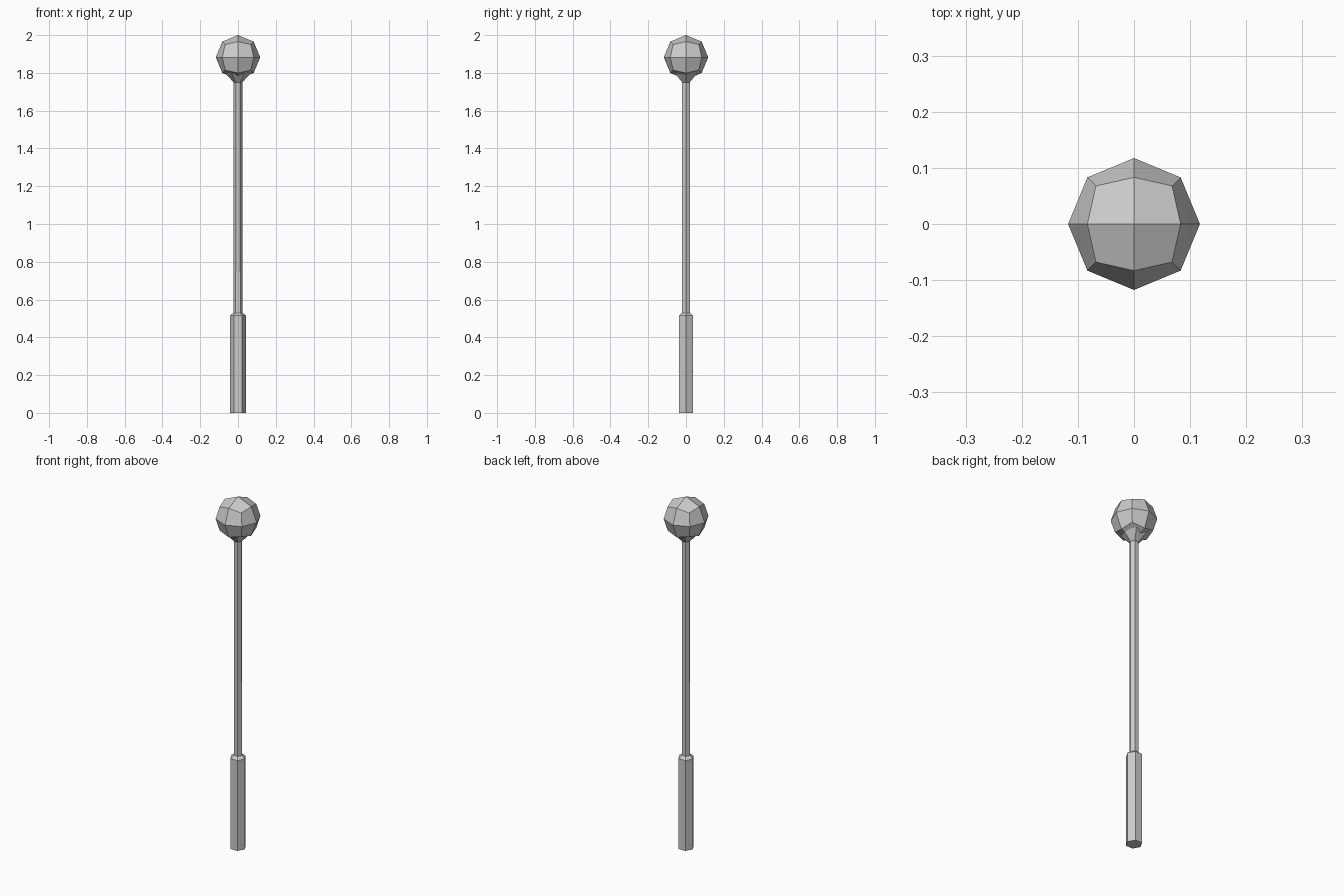
import bpy, bmesh, math

if "Cube" in bpy.data.objects:
    bpy.data.objects.remove(bpy.data.objects["Cube"])

R = 0.1175           # globe radius
GLOBE_Z = 2.0 - R


def lathe(name, profile, sides=6):
    """Low-poly column from (radius, z) rings, capped at both ends."""
    bm = bmesh.new()
    rings = []
    for r, z in profile:
        rings.append([bm.verts.new((r * math.cos(math.tau * i / sides),
                                    r * math.sin(math.tau * i / sides), z))
                      for i in range(sides)])
    for a, b in zip(rings, rings[1:]):
        for i in range(sides):
            j = (i + 1) % sides
            bm.faces.new((a[i], a[j], b[j], b[i]))
    bm.faces.new(rings[0][::-1])
    bm.faces.new(rings[-1])
    return finish(name, bm)


def finish(name, bm):
    mesh = bpy.data.meshes.new(name)
    bm.to_mesh(mesh)
    bm.free()
    obj = bpy.data.objects.new(name, mesh)
    bpy.context.collection.objects.link(obj)
    return obj


# Hexagonal post: thick base, shoulder, slim pole, flared globe holder
lathe("lamp_post", [(0.043, 0), (0.043, 0.515), (0.024, 0.53),
                    (0.023, 1.75), (0.07, 1.80)])

# Globe: cube subdivided once and pushed out to a sphere
bm = bmesh.new()
bmesh.ops.create_cube(bm, size=2)
bmesh.ops.subdivide_edges(bm, edges=bm.edges[:], cuts=1, use_grid_fill=True)
for v in bm.verts:
    v.co = v.co.normalized() * R
    v.co.z += GLOBE_Z
finish("lamp_globe", bm)
